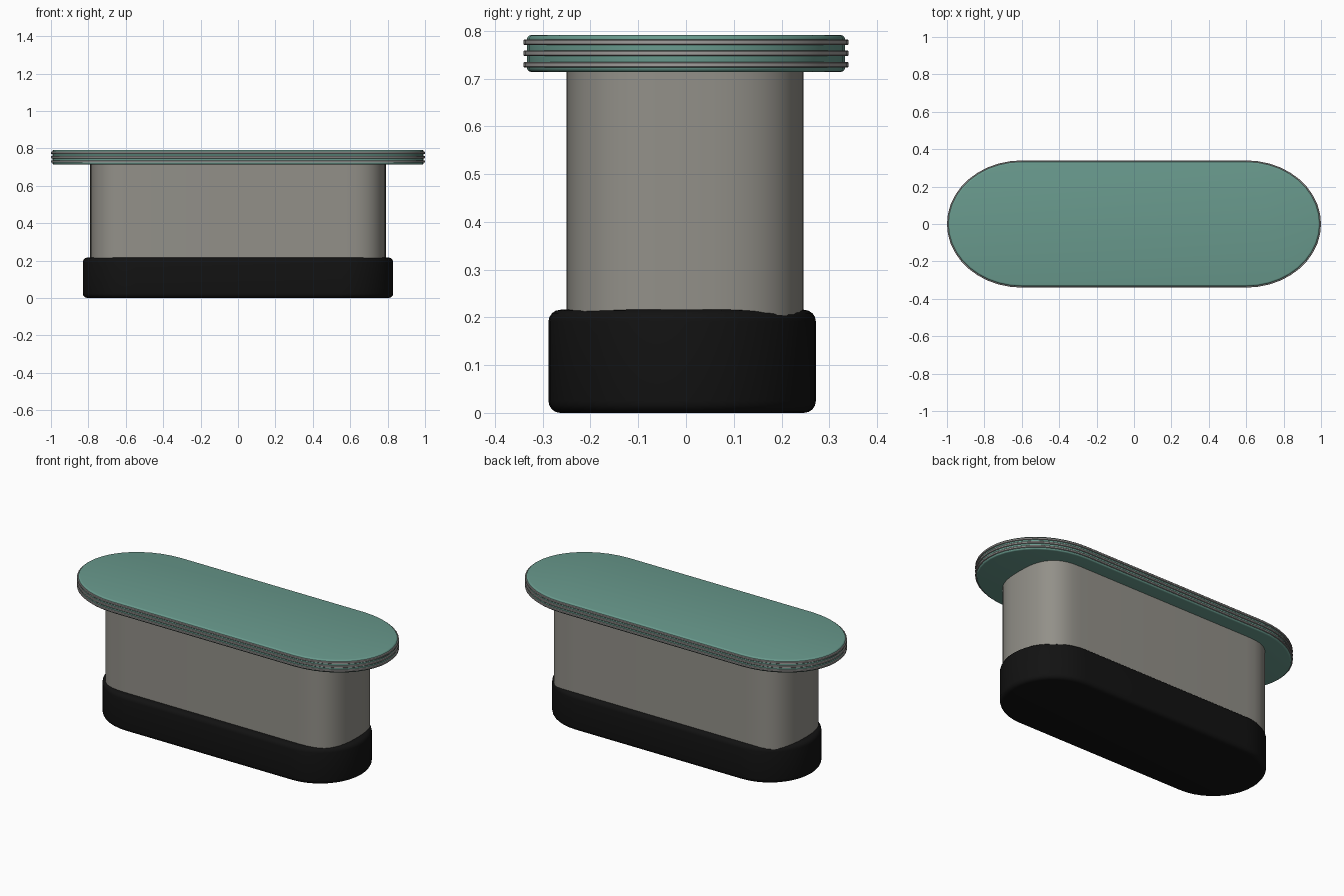
import bpy, bmesh, math

if "Cube" in bpy.data.objects:
    bpy.data.objects.remove(bpy.data.objects["Cube"])

def material(name, rgb):
    m = bpy.data.materials.new(name)
    m.diffuse_color = (*rgb, 1)
    m.use_nodes = True
    m.node_tree.nodes["Principled BSDF"].inputs["Base Color"].default_value = m.diffuse_color
    return m

def outline(hx, hy, rx, n, inset=0, steps=20):
    """Long oval: straight sides with (super)elliptic ends."""
    pts = []
    for side in (1, -1):
        for i in range(steps + 1):
            a = -math.pi / 2 + math.pi * i / steps
            c, s = max(math.cos(a), 0), math.sin(a)
            x = (hx - rx) + (rx - inset) * c ** (2 / n)
            y = (hy - inset) * math.copysign(abs(s) ** (2 / n), s)
            pts.append((side * x, side * y))
    return pts

def loft(name, hx, hy, rx, n, profile, mat=None, y0=0, closed=False):
    """Stack outlines along a profile of (inset, z); cap the ends or close it as a ring."""
    bm = bmesh.new()
    rings = [[bm.verts.new((x, y + y0, z)) for x, y in outline(hx, hy, rx, n, d)]
             for d, z in profile]
    pairs = list(zip(rings, rings[1:]))
    if closed:
        pairs.append((rings[-1], rings[0]))
    for a, b in pairs:
        for i in range(len(a)):
            j = (i + 1) % len(a)
            bm.faces.new((a[i], a[j], b[j], b[i]))
    if not closed:
        bm.faces.new(rings[0][::-1])
        bm.faces.new(rings[-1])
    bmesh.ops.recalc_face_normals(bm, faces=bm.faces)
    me = bpy.data.meshes.new(name)
    bm.to_mesh(me)
    bm.free()
    ob = bpy.data.objects.new(name, me)
    bpy.context.collection.objects.link(ob)
    if mat:
        me.materials.append(mat)
    bpy.context.view_layer.objects.active = ob
    ob.select_set(True)
    bpy.ops.object.shade_smooth_by_angle(angle=math.radians(35))
    ob.select_set(False)
    return ob

def rounded(z0, z1, r, steps=4):
    """Vertical wall profile with rounded lower and upper edges."""
    arc = [(r * (1 - math.sin(t)), r * (1 - math.cos(t)))
           for t in (math.pi / 2 * i / steps for i in range(steps + 1))]
    return [(d, z0 + h) for d, h in arc] + [(d, z1 - h) for d, h in reversed(arc)]

black = material("black", (0.006, 0.006, 0.006))
teal = material("teal", (0.14, 0.32, 0.265))
stone = material("warm_grey", (0.29, 0.28, 0.25))
metal = material("trim_grey", (0.35, 0.34, 0.33))

# Plinth and pedestal body, set very slightly forward of the top
loft("plinth", 0.83, 0.28, 0.28, 2.0, rounded(0, 0.216, 0.025), black, y0=-0.008)
loft("pedestal_body", 0.79, 0.248, 0.22, 2.7, [(0, 0.2), (0, 0.72)], stone, y0=-0.002)

# Counter top
loft("counter_top", 0.993, 0.333, 0.393, 2.0, rounded(0.714, 0.791, 0.009), teal)

# Three trim bands around the counter edge
for i, z in enumerate((0.729, 0.753, 0.776)):
    loft(f"trim_band_{i + 1}", 1.0, 0.34, 0.4, 2.0,
         [(0.009, z - 0.006), (0.002, z - 0.006), (0, z - 0.004),
          (0, z + 0.004), (0.002, z + 0.006), (0.009, z + 0.006)],
         metal, closed=True)
